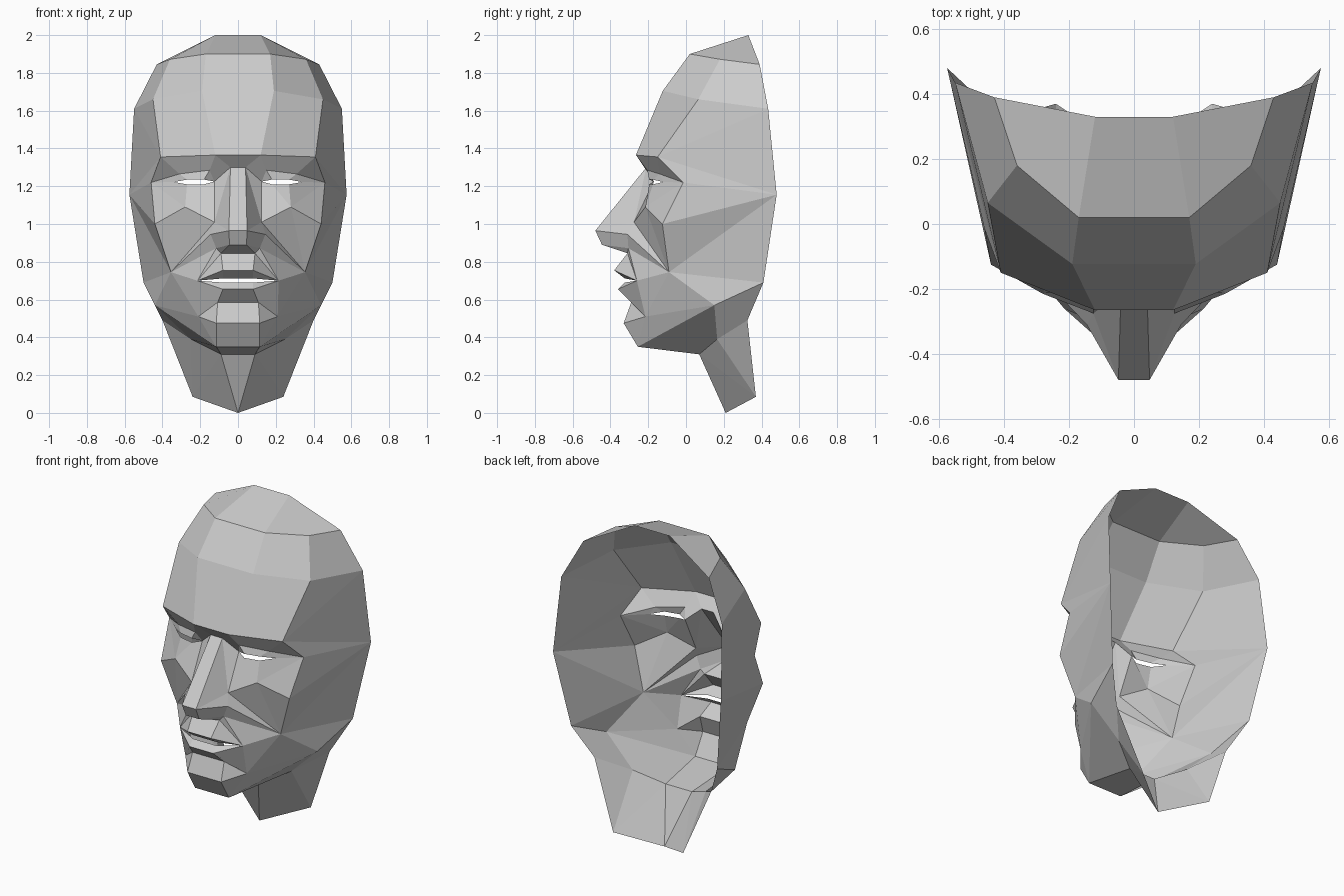
import bpy, bmesh
from mathutils import Vector

if "Cube" in bpy.data.objects:
    bpy.data.objects.remove(bpy.data.objects["Cube"])

P = {}
AXIS = Vector((0, 0.35, 1.0))   # inside point, used to turn faces outward


def points(**named):
    for k, v in named.items():
        P[k] = Vector(v)


def part(name, midline, faces):
    """Mirrored faces named by points, plus a strip of quads across the middle."""
    bm = bmesh.new()
    cache = {}

    def vert(k, s):
        co = P[k]
        key = (k, s if co.x else 1)
        if key not in cache:
            cache[key] = bm.verts.new((co.x * s, co.y, co.z))
        return cache[key]

    def add(vs):
        vs = list(dict.fromkeys(vs))
        f = bm.faces.new(vs)
        f.normal_update()
        if f.normal.dot(f.calc_center_median() - AXIS) < 0:
            f.normal_flip()

    for chain in midline:
        c = chain.split()
        for a, b in zip(c, c[1:]):
            add([vert(a, 1), vert(b, 1), vert(b, -1), vert(a, -1)])
    for face in faces:
        for s in (1, -1):
            add([vert(k, s) for k in face.split()])
    me = bpy.data.meshes.new(name)
    bm.to_mesh(me)
    bm.free()
    ob = bpy.data.objects.new(name, me)
    bpy.context.collection.objects.link(ob)


# Open back rim, from crown to neck
points(rim0=(.12, .33, 2), rim1=(.43, .39, 1.845), rim2=(.55, .435, 1.61),
       rim3=(.575, .48, 1.155), rim4=(.50, .41, .69), rim5=(.40, .325, .49))
# Crown, forehead and brow
points(crown=(.17, .02, 1.9), crown_s=(.36, .18, 1.872),
       fore=(.19, -.123, 1.705), fore_s=(.45, .065, 1.66),
       brow=(.12, -.265, 1.365), brow_s=(.41, -.15, 1.355))
# Eye socket and lids
points(socket=(.46, -.015, 1.22), fold1=(.15, -.205, 1.285), fold2=(.31, -.14, 1.265),
       eye_in=(.125, -.17, 1.225), eye_out=(.34, -.12, 1.222),
       up1=(.18, -.195, 1.235), up2=(.27, -.175, 1.235),
       low1=(.18, -.195, 1.21), low2=(.27, -.175, 1.21))
# Nose
points(root=(.04, -.21, 1.3), tip=(.048, -.48, .965), under=(.045, -.445, .89),
       wing=(.145, -.31, .945), wing_b=(.115, -.305, .872), base=(.09, -.31, .845),
       nose_side=(.125, -.275, 1.01))
# Cheek
points(bone=(.28, -.215, 1.09), cheek=(.44, -.125, 1.0), hollow=(.355, -.09, .745))
# Mouth
points(lip=(.08, -.38, .755), lip_b=(.08, -.325, .712), corner=(.215, -.26, .7),
       low_t=(.08, -.325, .69), low_f=(.08, -.36, .655))
# Chin, jaw and neck
points(dip=(.108, -.29, .585), chin=(.115, -.33, .475), chin_b=(.115, -.255, .35),
       chin_s=(.21, -.215, .51), jaw=(.44, .15, .57), throat=(.09, .07, .31),
       under_jaw=(.25, .165, .39), neck=(0, .21, 0), neck_s=(.24, .37, .085))

part("cranium", ["rim0 crown fore brow root"], [
    "rim0 rim1 crown_s crown", "rim1 rim2 fore_s crown_s",
    "crown crown_s fore_s fore", "fore fore_s brow_s brow"])

part("head_sides", [], [
    "fore_s rim2 brow_s", "rim2 rim3 brow_s", "brow_s rim3 socket",
    "socket rim3 cheek", "cheek rim3 hollow", "hollow rim3 rim4", "hollow rim4 jaw"])

part("eye_sockets", [], [
    "brow root eye_in fold1", "brow fold1 fold2 brow_s", "brow_s fold2 socket",
    "fold1 eye_in up1", "fold1 up1 up2 fold2", "fold2 up2 eye_out", "fold2 eye_out socket",
    "eye_in low1 bone nose_side", "low1 low2 bone", "low2 eye_out socket bone"])

part("nose", ["root tip under base"], [
    "root eye_in nose_side", "root nose_side tip", "tip nose_side wing",
    "tip wing wing_b under", "under wing_b base"])

part("cheeks", [], [
    "bone socket cheek", "bone cheek hollow", "nose_side bone hollow",
    "nose_side hollow wing", "wing hollow wing_b", "wing_b hollow corner",
    "wing_b corner base"])

part("mouth", ["base lip lip_b", "low_t low_f dip"], [
    "base corner lip", "lip lip_b corner", "low_t low_f corner",
    "low_f corner chin_s dip"])

part("jaw", ["dip chin chin_b throat"], [
    "dip chin_s chin", "chin chin_s chin_b", "corner hollow chin_s",
    "hollow jaw chin_s", "chin_s jaw chin_b",
    "chin_b jaw under_jaw throat", "jaw rim4 rim5 under_jaw"])

part("neck", ["throat neck"], [
    "throat under_jaw neck_s", "throat neck_s neck", "under_jaw rim5 neck_s"])
